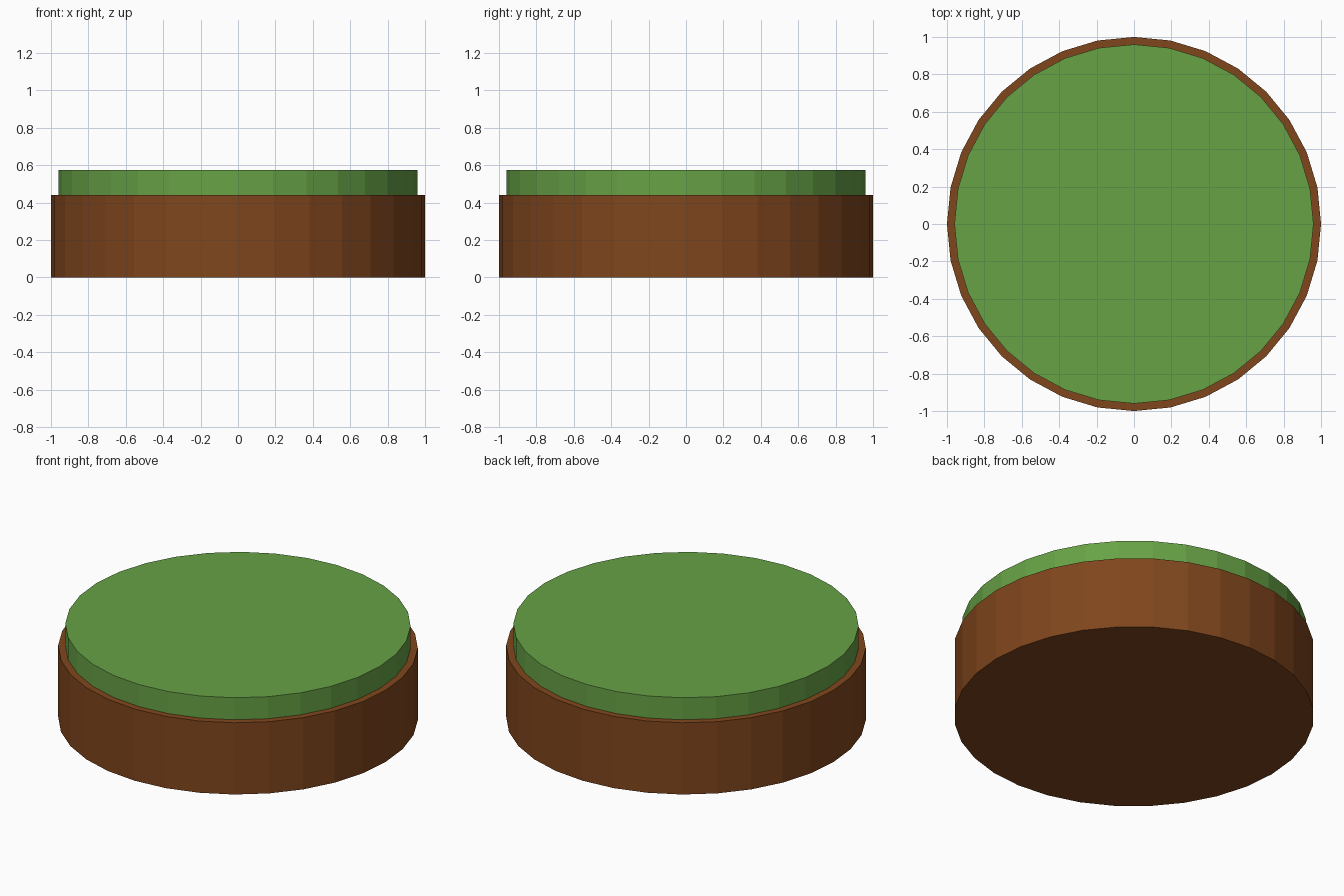
import bpy

if "Cube" in bpy.data.objects:
    bpy.data.objects.remove(bpy.data.objects["Cube"])

SIDES = 32


def disc(name, radius, z0, z1, color):
    """Flat-shaded low-poly cylinder from z0 to z1."""
    bpy.ops.mesh.primitive_cylinder_add(
        vertices=SIDES, radius=radius, depth=z1 - z0,
        location=(0, 0, (z0 + z1) / 2))
    ob = bpy.context.object
    ob.name = name
    mat = bpy.data.materials.new(name + "_material")
    mat.diffuse_color = (*color, 1)
    mat.use_nodes = True
    mat.node_tree.nodes["Principled BSDF"].inputs["Base Color"].default_value = mat.diffuse_color
    ob.data.materials.append(mat)
    return ob


# Soil base
disc("soil_base", 1.0, 0.0, 0.44, (0.216, 0.061, 0.012))

# Slightly narrower grass layer resting on the soil
disc("grass_layer", 0.96, 0.44, 0.575, (0.135, 0.36, 0.06))
